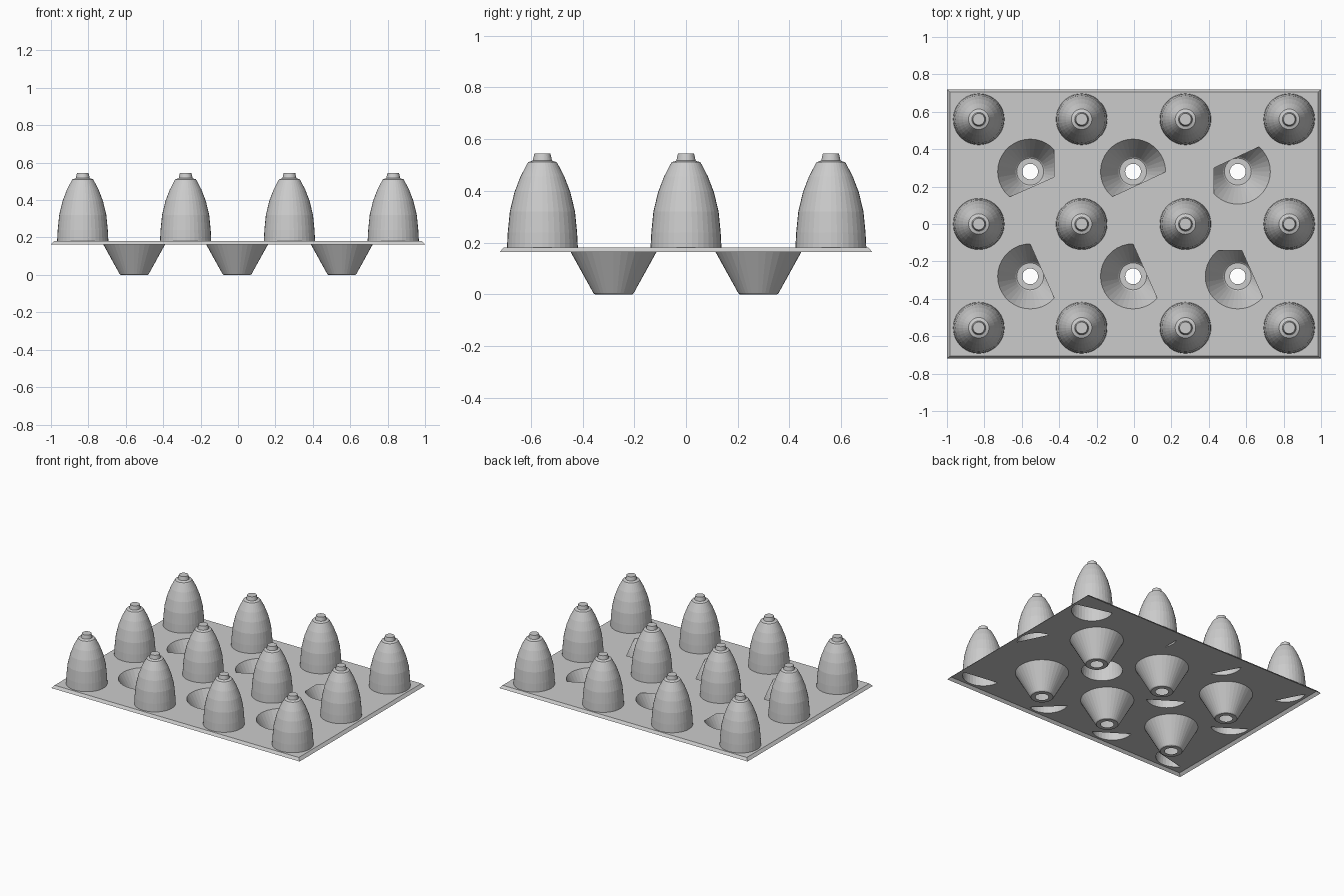
import bpy, bmesh
from math import cos, sin, pi, radians
from mathutils import Vector

cube = bpy.data.objects.get("Cube")
if cube:
    bpy.data.objects.remove(cube)

SIDES = 36
TOP, LIP = 0.182, 0.163

grey = bpy.data.materials.new("light grey")
grey.use_nodes = True
colour = (0.6, 0.6, 0.6, 1)
grey.diffuse_color = colour
grey.node_tree.nodes["Principled BSDF"].inputs["Base Color"].default_value = colour


def finish(bm, name):
    mesh = bpy.data.meshes.new(name)
    bm.to_mesh(mesh)
    bm.free()
    mesh.materials.append(grey)
    return mesh


def place(mesh, name, x=0, y=0):
    ob = bpy.data.objects.new(name, mesh)
    ob.location = (x, y, 0)
    bpy.context.collection.objects.link(ob)
    return ob


def circle(r, z):
    return [Vector((r * cos(2 * pi * i / SIDES), r * sin(2 * pi * i / SIDES), z))
            for i in range(SIDES)]


def lathe(name, profile, cap):
    """Turn a list of (radius, height) around the z axis."""
    bm = bmesh.new()
    rings = [[bm.verts.new(p) for p in circle(r, z)] for r, z in profile]
    for a, b in zip(rings, rings[1:]):
        for i in range(SIDES):
            j = (i + 1) % SIDES
            bm.faces.new((a[i], a[j], b[j], b[i]))
    if cap:
        bm.faces.new(rings[-1])
    return finish(bm, name)


def clip(points, angle, limit):
    """Keep the part of a polygon lying beyond a straight chord."""
    n = Vector((cos(radians(angle)), sin(radians(angle)), 0))
    out = []
    for p, q in zip(points, points[1:] + points[:1]):
        dp, dq = p.dot(n) - limit, q.dot(n) - limit
        if dp >= 0:
            out.append(p)
        if dp * dq < 0:
            out.append(p.lerp(q, dp / (dp - dq)))
    return out


# Hollow towers and open cups
tower = lathe("tower", [(.137, TOP), (.134, .24), (.126, .32), (.108, .395),
                        (.085, .455), (.06, .503), (.055, .511), (.042, .515),
                        (.037, .518), (.031, .545)], True)
cup = lathe("cup", [(.176, TOP), (.078, .005), (.072, 0), (.042, 0)], False)

# Chords (angle, limit) that bound each opening in the sheet, front row first
columns = (-.83, -.28, .275, .83)
rows = (-.555, 0, .56)
tower_chords = (((-77, .06), (237, .04), (225, .05), (262, .03)),
                ((237, .05), (237, .04), (208, -.1), (26, .07)),
                ((208, .08), (208, .08), (180, .12), (256, -.03)))
cup_chords = ((((204, -.07), (180, -.128)), ((204, -.07),), ((204, -.076), (270, -.139))),
              (((114, -.078), (180, -.128)), ((115, -.074),), ((-65, -.072), (0, -.128))))

holes = []
for y, chords in zip(rows, tower_chords):
    for x, chord in zip(columns, chords):
        place(tower, "tower", x, y)
        shape = clip(circle(.135, TOP), *chord)
        holes.append([p + Vector((x, y, 0)) for p in shape])
for y, line in zip((-.28, .28), cup_chords):
    for x, chords in zip((-.555, -.005, .555), line):
        place(cup, "cup", x, y)
        shape = circle(.174, TOP)
        for chord in chords:
            shape = clip(shape, *chord)
        holes.append([p + Vector((x, y, 0)) for p in shape])

# Sheet with openings
bm = bmesh.new()


def rectangle(w, d, z):
    return [Vector((sx * w, sy * d, z)) for sx, sy in ((-1, -1), (1, -1), (1, 1), (-1, 1))]


edges = []
border = [bm.verts.new(p) for p in rectangle(.983, .705, TOP)]
for loop in [border] + [[bm.verts.new(p) for p in h] for h in holes]:
    edges += [bm.edges.new((a, b)) for a, b in zip(loop, loop[1:] + loop[:1])]
bmesh.ops.triangle_fill(bm, edges=edges, use_beauty=True, normal=(0, 0, 1))
bm.normal_update()
bmesh.ops.reverse_faces(bm, faces=[f for f in bm.faces if f.normal.z < 0])

# Sloping rim around the sheet
rim = [bm.verts.new(p) for p in rectangle(1, .72, LIP)]
for i in range(4):
    j = (i + 1) % 4
    bm.faces.new((rim[i], rim[j], border[j], border[i]))
place(finish(bm, "sheet"), "sheet")
